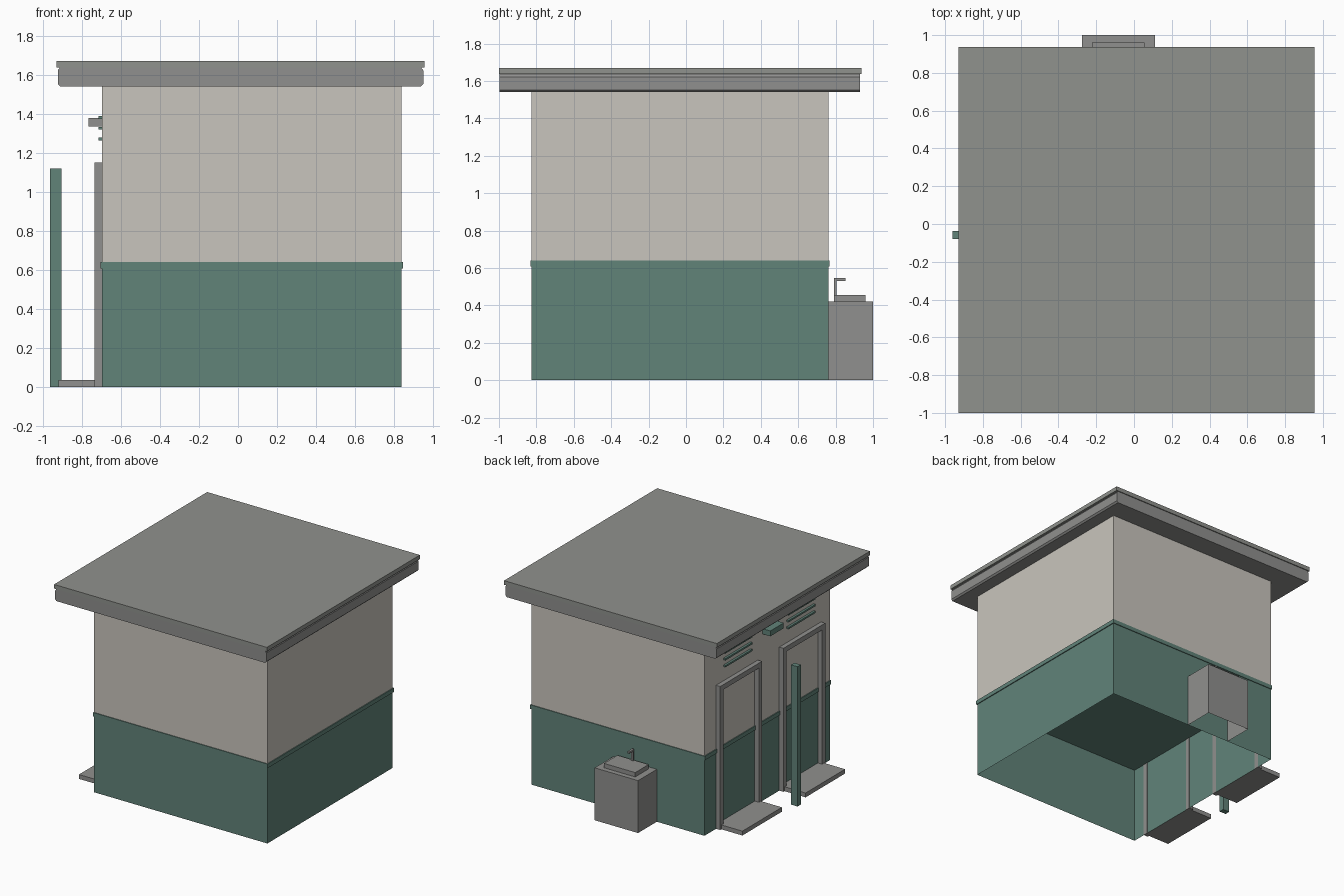
import bpy, bmesh

if "Cube" in bpy.data.objects:
    bpy.data.objects.remove(bpy.data.objects["Cube"], do_unlink=True)


def material(name, rgb):
    """Flat colour from 0-255 display values, stored linear."""
    lin = [((c / 255 + 0.055) / 1.055) ** 2.4 for c in rgb] + [1]
    m = bpy.data.materials.new(name)
    m.use_nodes = True
    m.diffuse_color = lin
    m.node_tree.nodes["Principled BSDF"].inputs["Base Color"].default_value = lin
    return m


GREEN = material("muted green", (97, 131, 121))
BEIGE = material("warm beige", (201, 197, 189))
GREY = material("concrete grey", (144, 144, 142))
ROOF = material("roof grey", (144, 146, 141))


def prism(name, profile, y0, y1, mats, skip=None, paint=None):
    """Extrude an xz profile along y; skip drops faces, paint picks a slot."""
    bm = bmesh.new()
    face = bm.faces.new([bm.verts.new((x, y0, z)) for x, z in profile])
    ext = bmesh.ops.extrude_face_region(bm, geom=[face])
    moved = [v for v in ext["geom"] if isinstance(v, bmesh.types.BMVert)]
    bmesh.ops.translate(bm, vec=(0, y1 - y0, 0), verts=moved)
    bmesh.ops.recalc_face_normals(bm, faces=bm.faces)
    bm.normal_update()
    if skip:
        gone = [f for f in bm.faces if skip(f.normal)]
        bmesh.ops.delete(bm, geom=gone, context="FACES")
    if paint:
        for f in bm.faces:
            f.material_index = paint(f.normal)
    mesh = bpy.data.meshes.new(name)
    bm.to_mesh(mesh)
    bm.free()
    for m in mats:
        mesh.materials.append(m)
    ob = bpy.data.objects.new(name, mesh)
    bpy.context.collection.objects.link(ob)
    return ob


def box(name, xs, ys, zs, mat, skip=None):
    (x0, x1), (z0, z1) = xs, zs
    profile = [(x0, z0), (x1, z0), (x1, z1), (x0, z1)]
    return prism(name, profile, ys[0], ys[1], [mat], skip)


# Walls: open-bottomed green base, trim band, beige upper part
X, Y = (-0.697, 0.838), (-0.825, 0.762)
box("wall_base", X, Y, (0, 0.62), GREEN, lambda n: abs(n.z) > 0.5)
box("wall_trim", (X[0] - 0.007, X[1] + 0.007), (Y[0] - 0.006, Y[1] + 0.006),
    (0.608, 0.64), GREEN)
box("upper_wall", X, Y, (0.63, 1.55), BEIGE, lambda n: abs(n.z) > 0.5)

# Roof: chamfered fascia slab with a thin overhanging cap
l, r, c = -0.923, 0.949, 0.012
fascia = [(l + c, 1.54), (r - c, 1.54), (r, 1.54 + c), (r, 1.622),
          (r - c, 1.638), (l + c, 1.638), (l, 1.622), (l, 1.54 + c)]
prism("roof_fascia", fascia, -0.997, 0.931, [GREY])
box("roof_cap", (-0.93, 0.956), (-1.0, 0.938), (1.637, 1.67), ROOF)

# Two doorways: frame, step and vent slats
for side, cy in (("left", 0.35), ("right", -0.45)):
    out, w = 0.265, 0.04
    depth = (-0.734, X[0] + 0.002)
    for k, s in enumerate((-1, 1)):
        ys = sorted((cy + s * out, cy + s * (out - w)))
        box(f"{side}_door_post_{k + 1}", depth, ys, (0, 1.11), GREY)
    box(f"{side}_door_header", depth, (cy - out, cy + out), (1.11, 1.15), GREY)
    box(f"{side}_door_step", (-0.92, X[0]), (cy - 0.25, cy + 0.25), (0, 0.035), GREY)
    for k in range(3):
        z = 1.27 + 0.055 * k
        box(f"{side}_vent_slat_{k + 1}", (-0.715, X[0]), (cy - 0.17, cy + 0.17),
            (z - 0.007, z + 0.007), GREEN)

# Wall lamp between the doors, with a grey end
lamp = [(-0.765, 1.335), (X[0], 1.335), (X[0], 1.378), (-0.765, 1.378)]
prism("wall_lamp", lamp, -0.145, 0.025, [GREEN, GREY],
      paint=lambda n: 1 if n.y < -0.5 else 0)

# Free-standing privacy post
box("screen_post", (-0.962, -0.905), (-0.08, -0.038), (0, 1.12), GREEN)

# Wash stand on the back wall: open-bottomed block, slab and tap
box("wash_block", (-0.275, 0.11), (Y[1], 1.0), (0, 0.42), GREY,
    lambda n: n.z < -0.5 or n.y < -0.5)
box("wash_slab", (-0.222, 0.055), (0.79, 0.96), (0.42, 0.455), GREY)
box("tap_stem", (-0.094, -0.077), (0.79, 0.805), (0.455, 0.545), GREY)
box("tap_spout", (-0.094, -0.077), (0.805, 0.853), (0.53, 0.545), GREY)
